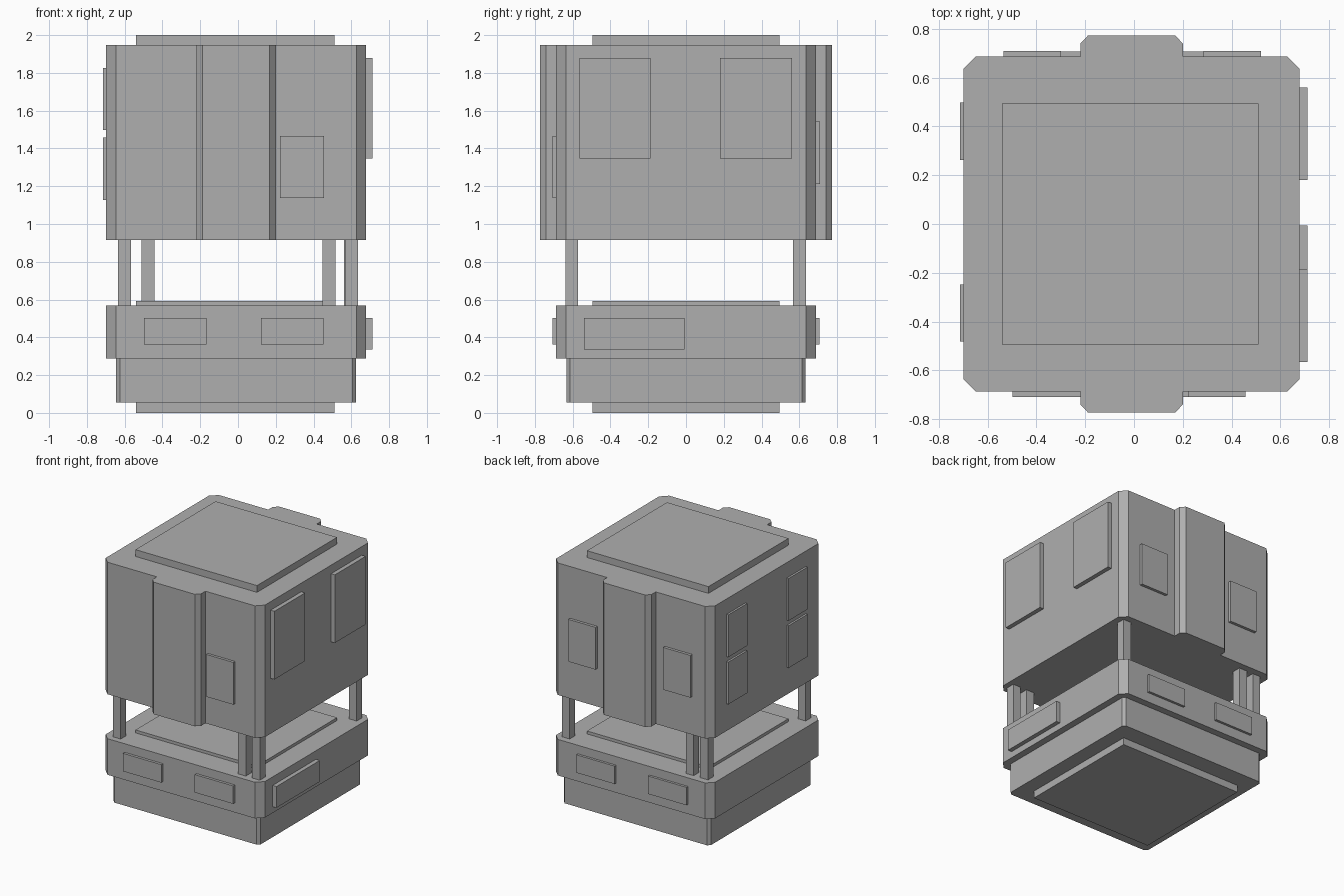
import bpy, bmesh

if "Cube" in bpy.data.objects:
    bpy.data.objects.remove(bpy.data.objects["Cube"])

CX = -0.01  # the body sits slightly left because the right panels are thicker

grey = bpy.data.materials.new("mid_grey")
grey.diffuse_color = (0.43, 0.43, 0.43, 1)
grey.use_nodes = True
grey.node_tree.nodes["Principled BSDF"].inputs["Base Color"].default_value = grey.diffuse_color


def prism(name, profile, z0, z1):
    """Extrude a counter-clockwise xy outline from z0 to z1."""
    bm = bmesh.new()
    base = bm.faces.new([bm.verts.new((x, y, z0)) for x, y in profile])
    top = bmesh.ops.extrude_face_region(bm, geom=[base])["geom"]
    verts = [v for v in top if isinstance(v, bmesh.types.BMVert)]
    bmesh.ops.translate(bm, verts=verts, vec=(0, 0, z1 - z0))
    bmesh.ops.recalc_face_normals(bm, faces=bm.faces)
    mesh = bpy.data.meshes.new(name)
    bm.to_mesh(mesh)
    bm.free()
    mesh.materials.append(grey)
    obj = bpy.data.objects.new(name, mesh)
    bpy.context.collection.objects.link(obj)
    return obj


def box(name, x0, x1, y0, y1, z0, z1):
    return prism(name, [(x0, y0), (x1, y0), (x1, y1), (x0, y1)], z0, z1)


def outline(quarter):
    """Mirror a (+x, +y) quarter outline, listed counter-clockwise, into a full one."""
    back = quarter + [(-x, y) for x, y in reversed(quarter)]
    full = back + [(-x, -y) for x, y in back]
    return [(x + CX, y) for x, y in full]


# Base, lower body and tall upper body with a raised rib front and back
prism("base", outline([(0.635, 0.613), (0.615, 0.633)]), 0.055, 0.287)
prism("lower_body", outline([(0.688, 0.636), (0.637, 0.687)]), 0.287, 0.569)
prism("upper_body", outline([(0.688, 0.636), (0.637, 0.687), (0.21, 0.687),
                             (0.21, 0.74), (0.178, 0.773)]), 0.916, 1.947)

# Flat square plates on the roof, floor and lower body
for name, z0, z1 in (("roof_plate", 1.947, 2.0), ("floor_plate", 0.0, 0.055),
                     ("inner_plate", 0.569, 0.592)):
    box(name, -0.54, 0.51, -0.494, 0.494, z0, z1)

# Posts: one in two corners, a pair in the other two
for name, x, y in (("front_left_post", -0.600, -0.605),
                   ("back_right_post", 0.595, 0.600),
                   ("front_right_outer_post", 0.602, -0.605),
                   ("front_right_inner_post", 0.481, -0.605),
                   ("back_left_outer_post", -0.600, 0.600),
                   ("back_left_inner_post", -0.476, 0.600)):
    box(name, x - 0.034, x + 0.034, y - 0.034, y + 0.034, 0.569, 0.916)

# Right side: two tall windows and one lower panel
for name, y0, y1, z0, z1 in (("front_window", -0.565, -0.187, 1.348, 1.88),
                             ("back_window", 0.18, 0.56, 1.348, 1.88),
                             ("lower_panel", -0.54, -0.007, 0.336, 0.502)):
    box("right_" + name, 0.678, 0.711, y0, y1, z0, z1)

# Left side: two by two small panels
for y0 in (-0.481, 0.263):
    for z0 in (1.128, 1.497):
        box("left_panel", -0.714, -0.698, y0, y0 + 0.234, z0, z0 + 0.33)

# Front and back: upper panels, and a pair of low panels on each
box("front_upper_panel", 0.222, 0.456, -0.708, -0.687, 1.137, 1.467)
for x0 in (-0.535, 0.285):
    box("back_upper_panel", x0, x0 + 0.236, 0.687, 0.709, 1.213, 1.543)
for x0 in (-0.498, 0.122):
    box("front_lower_panel", x0, x0 + 0.331, -0.708, -0.687, 0.362, 0.502)
    box("back_lower_panel", x0, x0 + 0.331, 0.687, 0.706, 0.362, 0.502)
